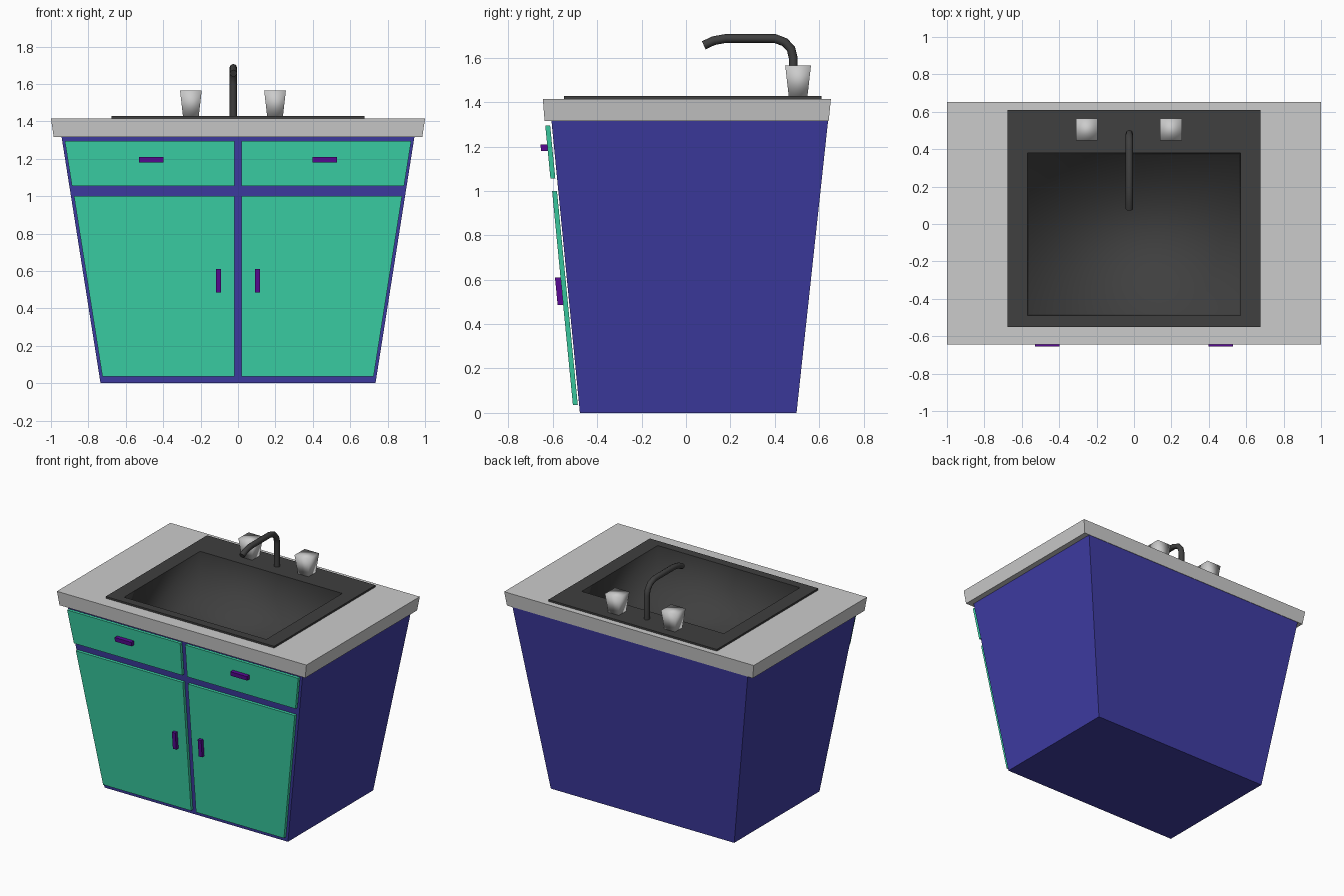
import bpy, bmesh

if "Cube" in bpy.data.objects:
    bpy.data.objects.remove(bpy.data.objects["Cube"])


def material(name, rgb):
    m = bpy.data.materials.new(name)
    m.diffuse_color = (*rgb, 1)
    m.use_nodes = True
    m.node_tree.nodes["Principled BSDF"].inputs["Base Color"].default_value = m.diffuse_color
    return m


BLUE = material("blue", (0.05, 0.046, 0.37))
GREEN = material("green", (0.045, 0.66, 0.39))
PURPLE = material("purple", (0.1, 0.003, 0.3))
DARK = material("dark grey", (0.05, 0.05, 0.05))


def rect(x0, x1, y0, y1, z):
    return [(x0, y0, z), (x1, y0, z), (x1, y1, z), (x0, y1, z)]


def loft(name, loops, mat=None, start=True, end=True, ring=False, smooth=False):
    """Skin a stack of four-point loops; ring joins the last loop to the first."""
    bm = bmesh.new()
    rows = [[bm.verts.new(p) for p in loop] for loop in loops]
    pairs = list(zip(rows, rows[1:])) + ([(rows[-1], rows[0])] if ring else [])
    for a, b in pairs:
        for i in range(4):
            j = (i + 1) % 4
            bm.faces.new((a[i], a[j], b[j], b[i]))
    if start and not ring:
        bm.faces.new(rows[0][::-1])
    if end and not ring:
        bm.faces.new(rows[-1])
    for f in bm.faces:
        f.smooth = smooth
    me = bpy.data.meshes.new(name)
    bm.to_mesh(me)
    bm.free()
    ob = bpy.data.objects.new(name, me)
    bpy.context.collection.objects.link(ob)
    if mat:
        me.materials.append(mat)
    return ob


def front(z):
    """Y of the cabinet's leaning front face."""
    return -0.478 - 0.0973 * z


def panel(name, x_low, x_high, z0, z1, out0, out1, mat):
    """Slab lying on the leaning front; x ranges given at its bottom and top."""
    return loft(name, [rect(*sorted(x), front(z) - out1, front(z) - out0, z)
                       for x, z in ((x_low, z0), (x_high, z1))], mat)


# Tapered cabinet, open under the counter for the basin
loft("cabinet", [rect(-0.735, 0.735, -0.478, 0.498, 0),
                 rect(-0.943, 0.943, -0.606, 0.64, 1.315)], BLUE, end=False)

# Counter slab with sink opening
hole = (-0.6, 0.6, -0.52, 0.41)
loft("countertop", [rect(-0.985, 0.985, -0.637, 0.643, 1.315),
                    rect(-1, 1, -0.645, 0.653, 1.415),
                    rect(*hole, 1.415), rect(*hole, 1.315)], ring=True)

# Sink rim and basin
opening = rect(-0.57, 0.57, -0.49, 0.38, 1.428)
loft("sink_rim", [rect(-0.675, 0.675, -0.55, 0.61, 1.413),
                  rect(-0.675, 0.675, -0.55, 0.61, 1.428), opening],
     DARK, start=False, end=False)
loft("sink_basin", [opening, rect(-0.56, 0.56, -0.48, 0.37, 1.1)],
     DARK, start=False, smooth=True)

# Doors, drawers and their handles
for side, s in (("left", -1), ("right", 1)):
    panel(side + "_door", (s * 0.02, s * 0.725), (s * 0.02, s * 0.877),
          0.035, 1.0, 0.006, 0.028, GREEN)
    panel(side + "_drawer", (s * 0.02, s * 0.888), (s * 0.02, s * 0.926),
          1.055, 1.295, 0.008, 0.03, GREEN)
    x = (s * 0.09, s * 0.117)
    panel(side + "_door_handle", x, x, 0.485, 0.61, 0.026, 0.053, PURPLE)
    x = (s * 0.397, s * 0.53)
    panel(side + "_drawer_handle", x, x, 1.18, 1.21, 0.028, 0.06, PURPLE)

# Tap knobs
for side, x in (("left", -0.252), ("right", 0.198)):
    y = 0.505
    loft(side + "_knob", [rect(x - 0.042, x + 0.042, y - 0.042, y + 0.042, 1.425),
                          rect(x - 0.058, x + 0.058, y - 0.058, y + 0.058, 1.565)],
         smooth=True)

# Curved faucet pipe
cu = bpy.data.curves.new("faucet", "CURVE")
cu.dimensions = "3D"
cu.bevel_depth = 0.02
cu.bevel_resolution = 2
cu.use_fill_caps = True
path = [(0.483, 1.42), (0.483, 1.6), (0.473, 1.64), (0.445, 1.67), (0.4, 1.687),
        (0.18, 1.687), (0.125, 1.677), (0.08, 1.656)]
sp = cu.splines.new("POLY")
sp.points.add(len(path) - 1)
for p, (y, z) in zip(sp.points, path):
    p.co = (-0.025, y, z, 1)
sp.use_smooth = True
cu.materials.append(DARK)
bpy.context.collection.objects.link(bpy.data.objects.new("faucet", cu))
